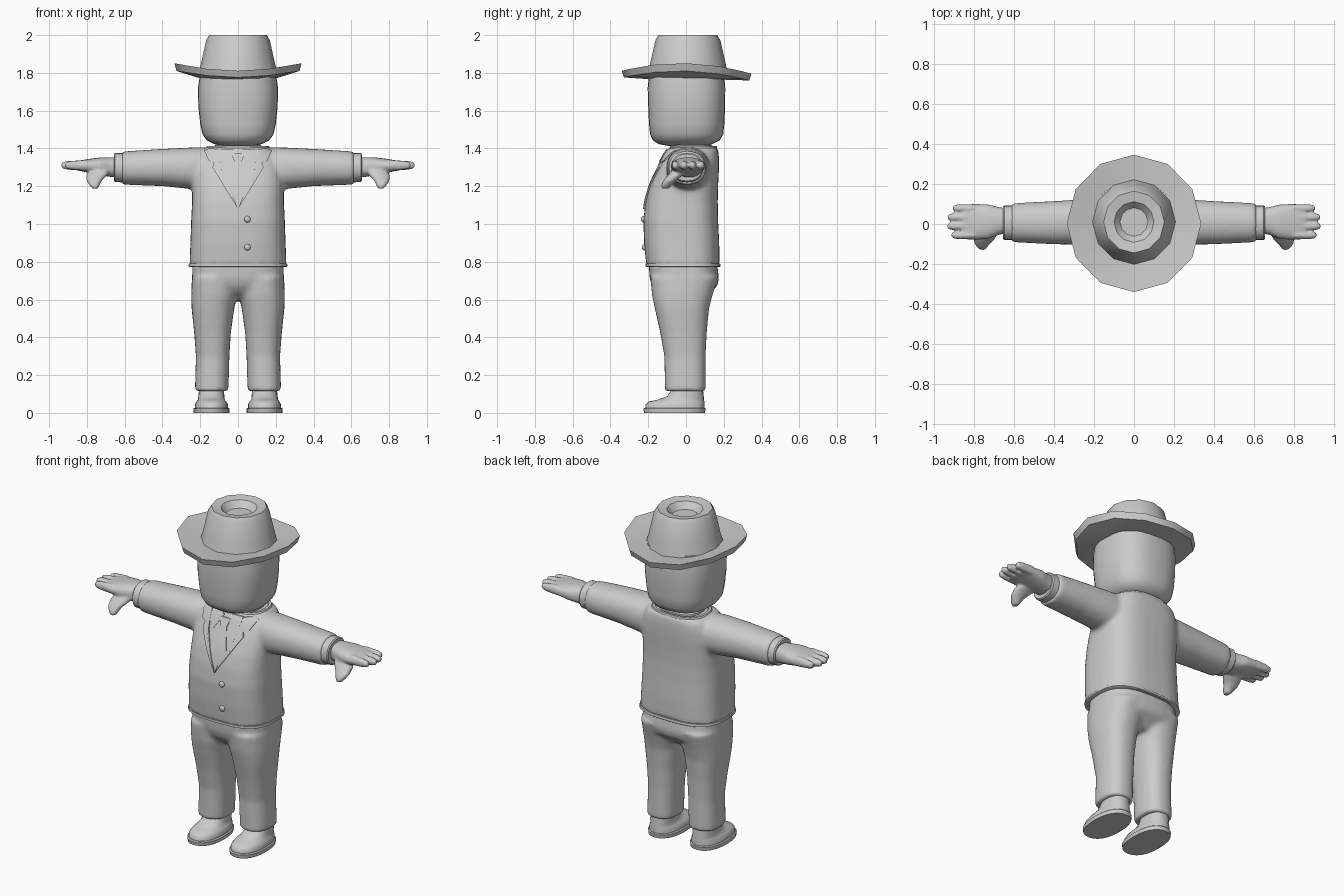
import bpy, bmesh, math
from mathutils import Vector
from mathutils.bvhtree import BVHTree

grey = bpy.data.materials.new("light grey")
grey.diffuse_color = (0.6, 0.6, 0.6, 1)


def loft(bm, rings, axis="z", sides=24, n=2.5):
    """Rings are (position, min_a, max_a, min_b, max_b) along an axis."""
    loops = []
    for p, a0, a1, b0, b1 in rings:
        loop = []
        for i in range(sides):
            t = 2 * math.pi * i / sides
            c, s = math.cos(t), math.sin(t)
            a = (a0 + a1) / 2 + (a1 - a0) / 2 * math.copysign(abs(c) ** (2 / n), c)
            b = (b0 + b1) / 2 + (b1 - b0) / 2 * math.copysign(abs(s) ** (2 / n), s)
            loop.append(bm.verts.new((a, b, p) if axis == "z" else (p, a, b)))
        loops.append(loop)
    for lo, hi in zip(loops, loops[1:]):
        for i in range(sides):
            j = (i + 1) % sides
            bm.faces.new((lo[i], lo[j], hi[j], hi[i]))
    bm.faces.new(loops[0][::-1])
    bm.faces.new(loops[-1])


def finish(name, bm, mirror=False, voxel=0, smooth=4, angle=35):
    bmesh.ops.recalc_face_normals(bm, faces=bm.faces)
    me = bpy.data.meshes.new(name)
    bm.to_mesh(me)
    bm.free()
    me.materials.append(grey)
    ob = bpy.data.objects.new(name, me)
    bpy.context.collection.objects.link(ob)
    bpy.ops.object.select_all(action="DESELECT")
    ob.select_set(True)
    bpy.context.view_layer.objects.active = ob
    if mirror:
        ob.modifiers.new("mirror", "MIRROR")
    if voxel:
        # fuse the overlapping volumes into one soft skin
        r = ob.modifiers.new("fuse", "REMESH")
        r.mode, r.voxel_size, r.use_smooth_shade = "VOXEL", voxel, True
        m = ob.modifiers.new("soften", "SMOOTH")
        m.factor, m.iterations = 0.5, smooth
    else:
        bpy.ops.object.shade_smooth_by_angle(angle=math.radians(angle))
    return ob


def part(name, rings, axis="z", sides=24, n=2.5, **kw):
    bm = bmesh.new()
    loft(bm, rings, axis, sides, n)
    return finish(name, bm, **kw)


# jacket body with both sleeves
bm = bmesh.new()
loft(bm, [(0.78, -.257, .257, -.21, .178), (0.9, -.252, .252, -.222, .176),
          (1.02, -.248, .248, -.226, .17), (1.12, -.243, .243, -.214, .168),
          (1.2, -.243, .243, -.192, .17), (1.28, -.24, .24, -.158, .174),
          (1.34, -.225, .225, -.128, .175), (1.385, -.20, .20, -.105, .172),
          (1.405, -.17, .17, -.092, .165)], sides=40, n=2.9)
for s in (1, -1):
    loft(bm, [(s * .12, -.09, .13, 1.17, 1.405), (s * .25, -.105, .125, 1.185, 1.405),
              (s * .4, -.102, .115, 1.2, 1.398), (s * .6, -.092, .105, 1.208, 1.385),
              (s * .612, -.09, .103, 1.21, 1.383)], axis="x", n=2.2)
jacket = finish("jacket", bm, voxel=.012, smooth=6)

# jacket hem
part("jacket_hem", [(.772, -.255, .255, -.207, .178), (.776, -.262, .262, -.214, .183),
                    (.79, -.26, .26, -.214, .181)], sides=40, n=2.9)
# shirt cuffs
part("cuff", [(.59, -.08, .092, 1.22, 1.375), (.65, -.08, .092, 1.222, 1.376),
              (.656, -.074, .086, 1.228, 1.37)], axis="x", n=2.2, mirror=True)

# hands: palm, four fingers and thumb
bm = bmesh.new()
loft(bm, [(.63, -.045, .078, 1.245, 1.352), (.68, -.055, .085, 1.25, 1.353),
          (.73, -.075, .098, 1.258, 1.352), (.78, -.078, .1, 1.268, 1.346),
          (.83, -.078, .1, 1.28, 1.338), (.86, -.07, .092, 1.285, 1.332)], axis="x")
for y, tip in ((.079, .905), (.034, .93), (-.011, .932), (-.056, .912)):
    loft(bm, [(.80, y - .02, y + .02, 1.28, 1.34), (tip - .03, y - .02, y + .02, 1.287, 1.334),
              (tip - .008, y - .017, y + .017, 1.292, 1.329),
              (tip + .003, y - .009, y + .009, 1.3, 1.322)], axis="x", sides=12, n=2.2)
loft(bm, [(1.3, .67, .77, -.06, .02), (1.26, .69, .805, -.095, -.015),
          (1.23, .72, .803, -.12, -.05), (1.205, .732, .787, -.132, -.075),
          (1.188, .742, .772, -.128, -.09)], sides=12, n=2.2)
finish("hands", bm, mirror=True, voxel=.007, smooth=3)

# trousers: seat and legs
bm = bmesh.new()
loft(bm, [(.6, -.1, .1, -.1, .09), (.635, -.2, .2, -.15, .125), (.67, -.235, .235, -.178, .165),
          (.71, -.242, .242, -.192, .175), (.79, -.242, .242, -.198, .165)], sides=36, n=2.7)
for s in (1, -1):
    loft(bm, [(z, *sorted((s * a, s * b)), c, d) for z, a, b, c, d in (
        (.115, .05, .228, -.112, .106), (.13, .05, .228, -.112, .104), (.3, .045, .223, -.115, .104),
        (.42, .038, .232, -.136, .11), (.55, .02, .246, -.165, .122),
        (.62, .004, .248, -.18, .14), (.72, .0, .245, -.19, .17))], n=2.4)
finish("trousers", bm, voxel=.012, smooth=6)

# shoes with soles
part("sole", [(0, .046, .235, -.222, .1), (.022, .044, .237, -.226, .104),
              (.027, .05, .231, -.22, .1)], n=2.3, mirror=True)
part("shoe", [(.02, .052, .229, -.216, .098), (.045, .053, .228, -.214, .098),
              (.06, .062, .219, -.198, .097), (.07, .07, .212, -.15, .096),
              (.088, .072, .21, -.1, .094), (.125, .075, .206, -.075, .09)],
     n=2.3, mirror=True, angle=50)

# neck and jacket collar
part("neck", [(1.37, -.13, .13, -.07, .14), (1.415, -.125, .125, -.07, .14),
              (1.43, -.1, .1, -.06, .11)])
part("collar", [(1.37, -.19, .19, -.1, .168), (1.412, -.165, .165, -.083, .163),
                (1.412, -.15, .15, -.073, .15), (1.395, -.14, .14, -.066, .142)], n=2.6)

# head
part("head", [(1.413, -.07, .07, -.09, .1), (1.423, -.125, .125, -.145, .14),
              (1.442, -.165, .165, -.175, .178), (1.475, -.188, .188, -.19, .197),
              (1.53, -.2, .2, -.196, .203), (1.62, -.21, .21, -.2, .207),
              (1.72, -.212, .212, -.203, .208), (1.8, -.2, .2, -.195, .2)],
     sides=32, n=2.6, angle=50)

# hat: one closed twelve-sided profile with curled-up sides
bm = bmesh.new()
profile = [(.18, 1.765, 0), (.325, 1.768, .042), (.337, 1.803, .048), (.208, 1.795, .012),
           (.196, 1.85, 0), (.168, 1.975, 0), (.152, 2.0, 0), (.1, 1.992, 0), (.07, 1.955, 0)]
rows = []
for r, z, curl in profile:
    row = []
    for i in range(12):
        t = math.pi * i / 6
        x, y = math.cos(t), math.sin(t)
        tilt = -.008 * y if curl else 0
        shift = .01 if r < .3 else .003
        row.append(bm.verts.new((r * x, r * y * 1.02 + shift, z + curl * x * x + tilt)))
    rows.append(row)
for lo, hi in zip(rows, rows[1:]):
    for i in range(12):
        bm.faces.new((lo[i], lo[(i + 1) % 12], hi[(i + 1) % 12], hi[i]))
bm.faces.new(rows[0][::-1])
bm.faces.new(rows[-1])
finish("hat", bm, angle=32)

# surface of the jacket, for laying clothing plates on its front
ev = BVHTree.FromObject(jacket, bpy.context.evaluated_depsgraph_get())


def front(x, z):
    hit = ev.ray_cast(Vector((x, -1, z)), Vector((0, 1, 0)))[0]
    return hit.y if hit else -.09


def plate(name, outline, lift, mirror=False):
    bm = bmesh.new()
    bm.faces.new([bm.verts.new((x, 0, z)) for x, z in outline])
    bmesh.ops.triangulate(bm, faces=bm.faces[:])
    bmesh.ops.subdivide_edges(bm, edges=bm.edges[:], cuts=5, use_grid_fill=True)
    for v in bm.verts:
        v.co.y = front(v.co.x, v.co.z) - lift
    back = bmesh.ops.extrude_face_region(bm, geom=bm.faces[:])["geom"]
    for v in back:
        if isinstance(v, bmesh.types.BMVert):
            v.co.y += lift + .004
    return finish(name, bm, mirror=mirror)


# shirt front, shirt collar, tie and lapels
plate("shirt_front", [(0, 1.09), (.1, 1.3), (.11, 1.395), (-.11, 1.395), (-.1, 1.3)], .002)
plate("shirt_collar", [(.015, 1.385), (.06, 1.31), (.11, 1.35), (.1, 1.398), (.03, 1.398)], .008, True)
plate("tie", [(0, 1.09), (.055, 1.21), (.02, 1.33), (-.02, 1.33), (-.055, 1.21)], .005)
plate("tie_knot", [(.02, 1.33), (.035, 1.375), (-.035, 1.375), (-.02, 1.33)], .01)
plate("lapel", [(0, 1.08), (.075, 1.2), (.135, 1.3), (.125, 1.325), (.155, 1.335),
                (.18, 1.39), (.15, 1.402), (.105, 1.395), (.09, 1.3)], .009, True)

# buttons
for i, z in enumerate((1.025, .877)):
    bm = bmesh.new()
    bmesh.ops.create_uvsphere(bm, u_segments=12, v_segments=8, radius=.017)
    for v in bm.verts:
        v.co = Vector((v.co.x + .05, v.co.y * .7 + front(.05, z) - .003, v.co.z + z))
    finish(f"button_{i + 1}", bm, angle=60)
